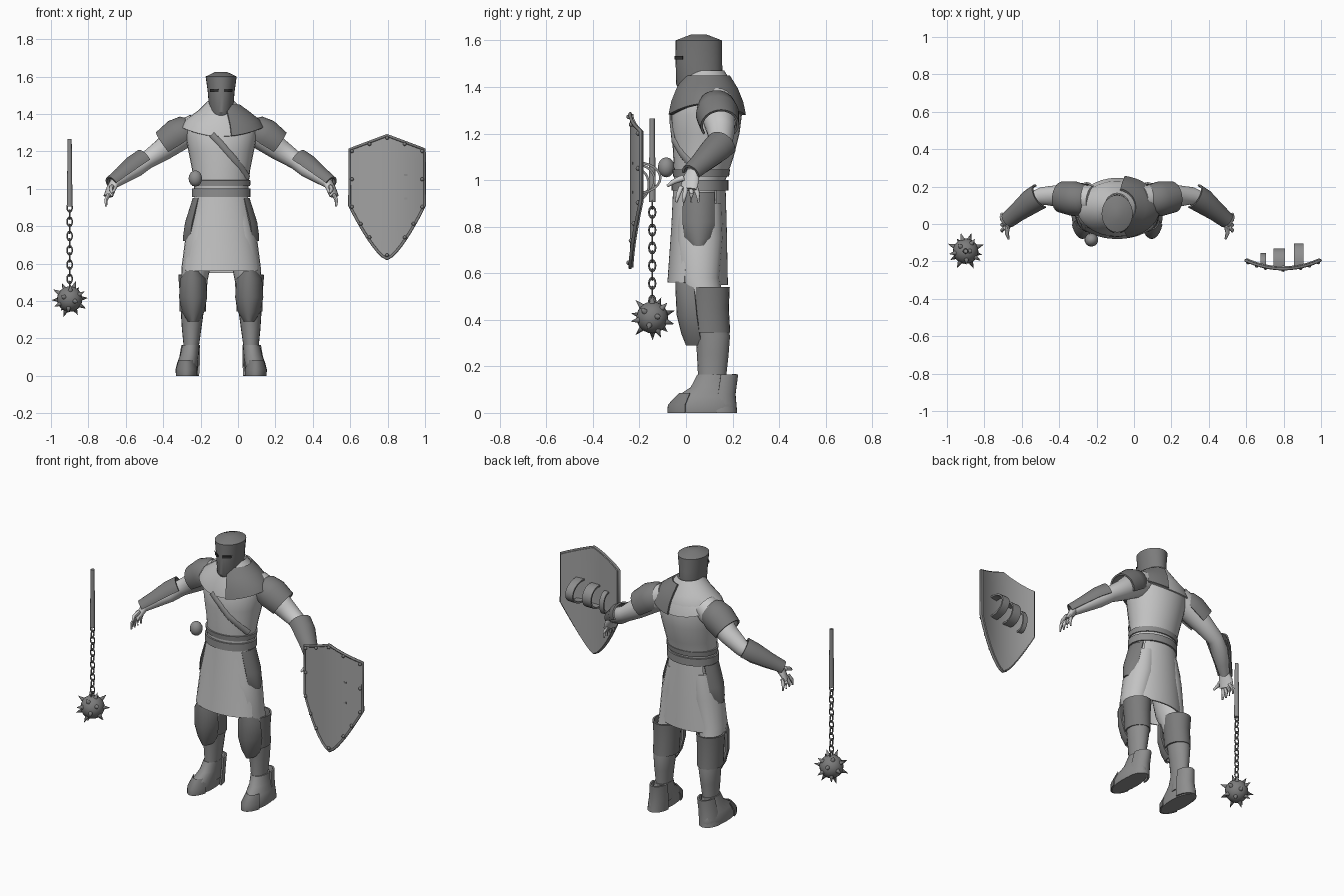
import bpy
import bmesh
from math import sin, cos, radians, sqrt, pi
from mathutils import Vector

default_cube = bpy.data.objects.get("Cube")
if default_cube:
    bpy.data.objects.remove(default_cube, do_unlink=True)

BODY = Vector((-0.09, 0, 0))
FLAIL = Vector((-0.9, -0.145, 0))
SHIELD = Vector((0.797, 0, 0))


def colour(name, grey):
    material = bpy.data.materials.new(name)
    material.use_nodes = True
    rgba = (grey, grey, grey, 1)
    material.diffuse_color = rgba
    material.node_tree.nodes["Principled BSDF"].inputs["Base Color"].default_value = rgba
    return material


cloth = colour("pale cloth", 0.55)
skin = colour("pale skin", 0.6)
armour = colour("dark steel", 0.2)
leather = colour("grey leather", 0.27)
shield_paint = colour("shield grey", 0.36)
black = colour("slit black", 0.03)


def finish(obj, name, material, origin=None, mirror=False, angle=45):
    """Name, colour, smooth and optionally mirror a part about its origin."""
    obj.name = obj.data.name = name
    obj.data.materials.clear()
    obj.data.materials.append(material)
    if origin is not None:
        obj.location = origin
    bpy.ops.object.select_all(action="DESELECT")
    obj.select_set(True)
    bpy.context.view_layer.objects.active = obj
    bpy.ops.object.shade_smooth_by_angle(angle=radians(angle))
    if mirror:
        obj.modifiers.new("Mirror", "MIRROR").use_axis[0] = True
    return obj


def from_bmesh(bm, name, material, origin, mirror=False, angle=45):
    bmesh.ops.recalc_face_normals(bm, faces=bm.faces[:])
    mesh = bpy.data.meshes.new(name)
    bm.to_mesh(mesh)
    bm.free()
    obj = bpy.data.objects.new(name, mesh)
    bpy.context.collection.objects.link(obj)
    return finish(obj, name, material, origin, mirror, angle)


def sweep(name, rings, material, origin=BODY, arc=None, thick=0, tilt=False,
          mirror=False, sides=20, dip=0, angle=45):
    """Loft elliptical rings (x, y, z, rx, ry); arc and thick give open plates."""
    bm = bmesh.new()
    centres = [Vector(r[:3]) for r in rings]
    start, end = arc or (0, 360)
    count = sides if arc is None else sides + 1
    rows = []
    for i, ring in enumerate(rings):
        rx, ry = ring[3], ring[-1]
        across, up = Vector((1, 0, 0)), Vector((0, 1, 0))
        if tilt:
            along = centres[min(i + 1, len(rings) - 1)] - centres[max(i - 1, 0)]
            along.normalize()
            across = along.cross(Vector((0, 0, 1))).normalized()
            up = across.cross(along)
        row = []
        for k in range(count):
            a = radians(start + (end - start) * k / sides)
            point = centres[i] + across * rx * cos(a) + up * ry * sin(a)
            point.z -= dip * sin(a) ** 2 * i / (len(rings) - 1)
            row.append(bm.verts.new(point))
        rows.append(row)
    for low, high in zip(rows, rows[1:]):
        for k in range(sides):
            n = (k + 1) % count
            bm.faces.new((low[k], low[n], high[n], high[k]))
    if thick:
        bmesh.ops.recalc_face_normals(bm, faces=bm.faces[:])
        bmesh.ops.solidify(bm, geom=bm.faces[:], thickness=thick)
    elif arc is None:
        bm.faces.new(rows[0])
        bm.faces.new(rows[-1])
    return from_bmesh(bm, name, material, origin, mirror, angle)


# Torso and the garment hanging from the waist
sweep("torso", [(0, .06, .82, .13, .09), (0, .06, 1, .145, .11), (0, .075, 1.1, .155, .13),
                (0, .085, 1.2, .175, .145), (0, .09, 1.28, .19, .15), (0, .1, 1.36, .19, .13),
                (0, .1, 1.41, .12, .1), (0, .09, 1.45, .08, .085)], cloth, sides=28)
sweep("front_flap", [(0, .06, .97, .15, .115), (0, .05, .8, .177, .113), (0, .03, .56, .207, .11)],
      cloth, arc=(200, 340), thick=.008)
sweep("back_flap", [(0, .06, .97, .15, .11), (0, .06, .8, .175, .115), (0, .06, .55, .2, .12)],
      cloth, arc=(40, 140), thick=.008)
sweep("mantle", [(0, .085, 1.47, .07, .08), (0, .09, 1.42, .12, .115), (0, .09, 1.37, .19, .145),
                 (0, .09, 1.33, .215, .157)], cloth, thick=.008, sides=32, dip=.05)
sweep("shoulder_plate", [(0, .09, 1.45, .1, .1), (0, .09, 1.41, .155, .135),
                         (0, .09, 1.37, .205, .158), (0, .09, 1.33, .23, .17)],
      armour, arc=(-76, 80), thick=.012, dip=.05)
sweep("hip_plate", [(0, .055, .95, .152, .115), (0, .055, .82, .193, .12), (0, .055, .75, .203, .105),
                    (0, .055, .72, .203, .07)], armour, arc=(-36, 36), thick=.01, mirror=True, sides=10)

# Belts, cross strap and pouch
sweep("belt", [(0, .06, .955, .157, .122), (0, .06, 1, .157, .122)], leather, thick=.01, sides=32)
sweep("upper_belt", [(0, .065, 1.015, .155, .12), (0, .065, 1.045, .158, .124)], leather, thick=.008,
      sides=32)
sweep("cross_strap", [(-.05, -.062, 1.29, .008, .017), (-.01, -.063, 1.25, .008, .017),
                      (.06, -.053, 1.17, .008, .017), (.105, -.022, 1.12, .008, .017),
                      (.145, .025, 1.06, .008, .017)], leather, tilt=True, sides=8)
bpy.ops.mesh.primitive_uv_sphere_add(segments=14, ring_count=8, radius=1)
pouch = finish(bpy.context.object, "pouch", leather, (-.228, -.085, 1.055))
pouch.scale = (.037, .036, .043)

# Helmet with a flat, slightly domed top and two eye slits
sweep("helmet", [(0, .065, 1.36, .057, .075), (0, .058, 1.41, .063, .1), (0, .055, 1.52, .072, .1),
                 (0, .055, 1.6, .083, .1), (0, .055, 1.625, .03, .035)], armour, sides=28, angle=30)
sweep("eye_slit", [(0, .055, 1.518, .074, .102), (0, .055, 1.534, .076, .102)], black,
      arc=(281, 319), thick=.004, mirror=True, sides=8)

# Arms, shoulder caps and forearm guards
sweep("arm", [(.13, .13, 1.33, .075), (.22, .14, 1.28, .075), (.31, .15, 1.21, .06),
              (.4, .15, 1.15, .047), (.46, .115, 1.11, .05), (.52, .07, 1.07, .041),
              (.575, .025, 1.03, .029)], skin, tilt=True, mirror=True)
sweep("shoulder_cap", [(.15, .13, 1.34, .045), (.175, .13, 1.32, .08), (.23, .135, 1.285, .093),
                       (.3, .145, 1.235, .083)], armour, tilt=True, mirror=True, arc=(-35, 215),
      thick=.01)
sweep("forearm_guard", [(.41, .15, 1.145, .07), (.46, .12, 1.115, .067), (.53, .065, 1.065, .052),
                        (.585, .02, 1.025, .044)], armour, tilt=True, mirror=True, arc=(10, 200),
      thick=.01)

# Hands
sweep("palm", [(.565, .032, 1.04, .028, .025), (.588, .02, 1.0, .042, .02),
               (.604, .01, .96, .042, .014)], skin, tilt=True, mirror=True, sides=12)
for i in range(4):
    y = -.02 + .02 * i
    sweep("finger", [(.6, y, .97, .011), (.616, y * 1.4 - .005, .94, .01),
                     (.615, y * 1.6 - .01, .905, .005)], skin, tilt=True, mirror=True, sides=8)
sweep("thumb", [(.585, -.01, 1.01, .014), (.59, -.05, .995, .011), (.58, -.08, .975, .006)],
      skin, tilt=True, mirror=True, sides=8)

# Legs and their armour
sweep("thigh", [(.08, .06, .9, .075, .095), (.1, .06, .75, .09, .1), (.135, .055, .58, .077, .09),
                (.15, .09, .45, .065, .075)], cloth, mirror=True)
sweep("shin", [(.15, .09, .46, .065, .075), (.155, .115, .33, .06, .074), (.158, .115, .25, .052, .068),
               (.16, .112, .15, .04, .06), (.165, .11, .05, .045, .06)], leather, mirror=True)
sweep("leg_guard", [(.15, .1, .54, .08, .088), (.15, .1, .45, .073, .084), (.152, .105, .345, .07, .085)],
      armour, mirror=True, arc=(-50, 230), thick=.01)
sweep("knee_plate", [(.15, .04, .565, .04, .085), (.15, .05, .52, .069, .095),
                     (.15, .06, .42, .076, .1), (.15, .07, .34, .06, .09), (.15, .08, .29, .03, .08)],
      armour, mirror=True, arc=(188, 352), thick=.012, sides=12)

# Boots with toe caps and flared heels
sweep("boot", [(.185, .07, 0, .056, .143), (.185, .07, .03, .06, .148), (.18, .085, .07, .055, .125),
               (.17, .105, .11, .05, .085), (.162, .115, .165, .046, .066)], leather, mirror=True)
sweep("toe_cap", [(.185, .05, 0, .062, .13), (.185, .05, .035, .063, .128), (.185, .05, .085, .046, .08)],
      armour, mirror=True, arc=(205, 335), thick=.006, sides=12)
sweep("heel_guard", [(.178, .13, 0, .06, .09), (.17, .138, .08, .057, .075), (.163, .15, .165, .05, .074)],
      leather, mirror=True, arc=(0, 180), thick=.01, sides=14)


# Flail: grip, chain, ball and spikes
sweep("flail_grip", [(0, 0, .905, .015), (0, 0, .925, .015), (0, 0, 1.25, .011), (0, 0, 1.265, .011)],
      leather, FLAIL, sides=12)
LINKS = 12
for i in range(LINKS):
    bpy.ops.mesh.primitive_torus_add(major_segments=12, minor_segments=6, major_radius=.014,
                                     minor_radius=.004, rotation=(pi / 2, 0, (i % 2) * pi / 2))
    link = finish(bpy.context.object, "chain_link", armour,
                  FLAIL + Vector((0, 0, .9 - .42 * i / (LINKS - 1))))
    link.scale.y = 1.6
BALL = FLAIL + Vector((0, 0, .41))
bpy.ops.mesh.primitive_uv_sphere_add(segments=20, ring_count=12, radius=.068)
finish(bpy.context.object, "flail_ball", armour, BALL)
SPIKES = 18
for i in range(SPIKES):
    height = 1 - (2 * i + 1) / SPIKES
    spread, turn = sqrt(1 - height * height), i * pi * (3 - sqrt(5))
    outward = Vector((spread * cos(turn), spread * sin(turn), height))
    bpy.ops.mesh.primitive_cone_add(vertices=8, radius1=.014, radius2=0, depth=.042)
    spike = finish(bpy.context.object, "flail_spike", armour, BALL + outward * .083)
    spike.rotation_euler = outward.to_track_quat("Z", "Y").to_euler()


# Shield: bowed pointed board
HALF = .2


def shield_point(u, t):
    """u runs across from -1 to 1, t runs from the lower edge to the upper."""
    top = 1.285 - .075 * abs(u)
    bottom = .625 + .285 * abs(u) ** 1.4
    return Vector((u * HALF, -.24 + .045 * u * u, bottom + (top - bottom) * t))


COLUMNS, ROWS = 16, 6
bm = bmesh.new()
grid = [[bm.verts.new(shield_point(2 * c / COLUMNS - 1, r / ROWS)) for r in range(ROWS + 1)]
        for c in range(COLUMNS + 1)]
for left, right in zip(grid, grid[1:]):
    for r in range(ROWS):
        bm.faces.new((left[r], right[r], right[r + 1], left[r + 1]))
bmesh.ops.recalc_face_normals(bm, faces=bm.faces[:])
bmesh.ops.solidify(bm, geom=bm.faces[:], thickness=.014)
from_bmesh(bm, "shield_board", shield_paint, SHIELD)

# Shield rim and rivets
steps = [2 * c / COLUMNS - 1 for c in range(COLUMNS + 1)]
outline = [shield_point(u, 0) for u in steps] + [shield_point(u, 1) for u in reversed(steps)]
curve = bpy.data.curves.new("shield_rim", "CURVE")
curve.dimensions = "3D"
curve.bevel_depth = .008
curve.bevel_resolution = 1
curve.materials.append(armour)
spline = curve.splines.new("POLY")
spline.points.add(len(outline) - 1)
spline.use_cyclic_u = True
for spot, place in zip(spline.points, outline):
    spot.co = (*place, 1)
rim = bpy.data.objects.new("shield_rim", curve)
rim.location = SHIELD
bpy.context.collection.objects.link(rim)
rivets = [(0, .98), (0, .03)]
for side in (-.94, .94):
    rivets += [(side, .96), (side, .5), (side, .05), (side / 2, .98), (side / 2, .03), (side * .75, .03)]
for u, t in rivets:
    bpy.ops.mesh.primitive_uv_sphere_add(segments=8, ring_count=6, radius=.01)
    finish(bpy.context.object, "shield_rivet", armour, SHIELD + shield_point(u, t) - Vector((0, .006, 0)))

# Carrying straps behind the shield
for x, width, reach, z in ((-.105, .015, .05, .98), (-.02, .03, .075, 1), (.083, .025, .1, 1.01)):
    sweep("shield_strap", [(x - width, -.205, z, reach, .07), (x + width, -.205, z, reach, .07)],
          leather, SHIELD, arc=(75, 285), thick=.01, tilt=True, sides=14)
